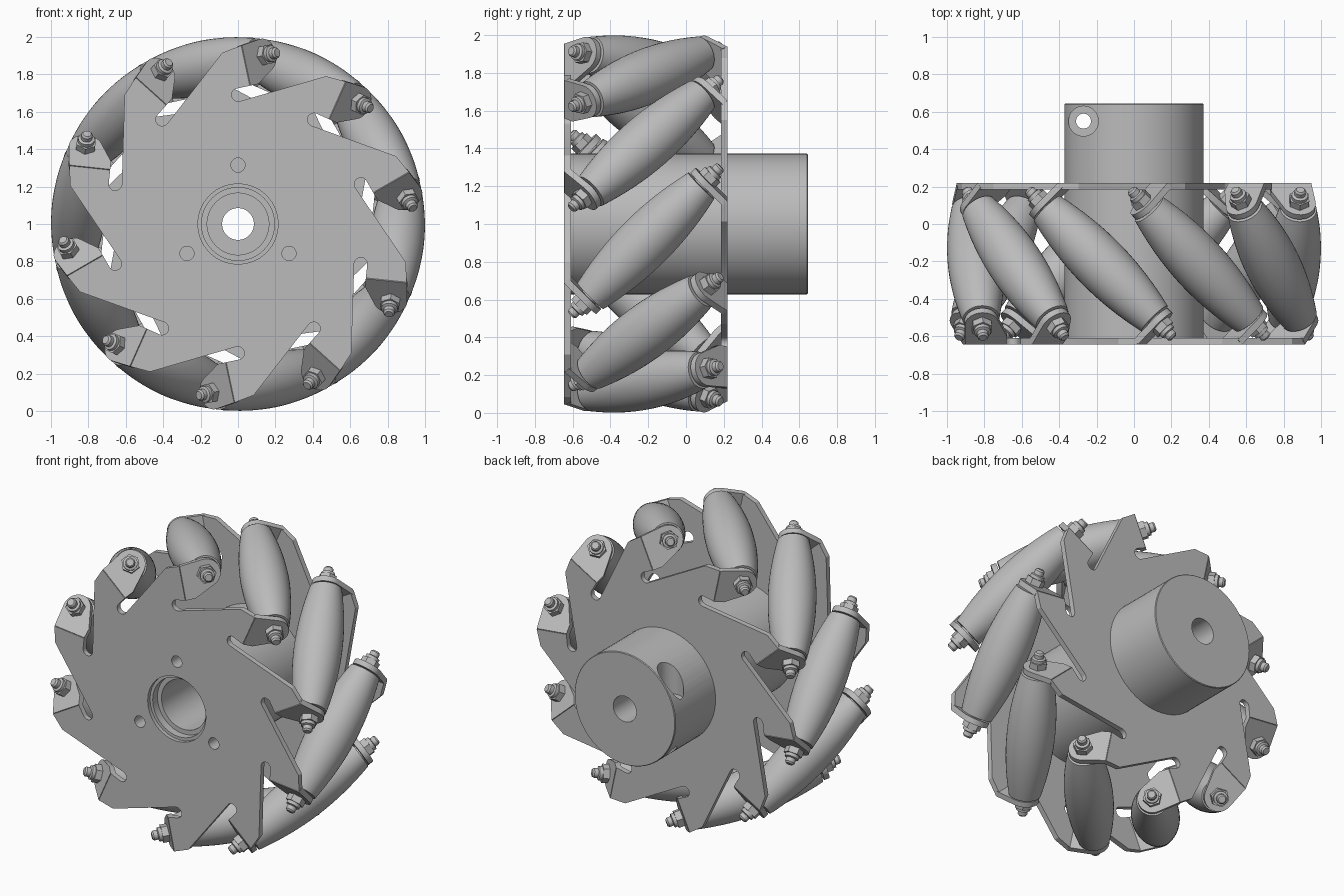
import bpy, bmesh
from math import sin, cos, pi, radians, sqrt
from mathutils import Matrix, Vector

if "Cube" in bpy.data.objects:
    bpy.data.objects.remove(bpy.data.objects["Cube"])

COUNT = 10            # rollers around the wheel
MID_Y = -0.2125       # middle plane between the two plates
AXIS_R = 0.853        # distance of roller centres from the wheel axis
STEP = 2 * pi / COUNT

grey = bpy.data.materials.new("machined_grey")
grey.use_nodes = True
grey.diffuse_color = (0.5, 0.5, 0.5, 1)
grey.node_tree.nodes["Principled BSDF"].inputs["Base Color"].default_value = (0.5, 0.5, 0.5, 1)


def finish(bm, name):
    bmesh.ops.remove_doubles(bm, verts=bm.verts, dist=1e-5)
    bmesh.ops.recalc_face_normals(bm, faces=bm.faces)
    for f in bm.faces:
        f.smooth = True
    me = bpy.data.meshes.new(name)
    bm.to_mesh(me)
    bm.free()
    me.set_sharp_from_angle(angle=radians(30))
    me.materials.append(grey)
    return me


def lathe(name, profile, segs):
    """Revolve a closed (radius, height) profile around local z."""
    bm = bmesh.new()
    vs = [bm.verts.new((r, 0, h)) for r, h in profile]
    es = [bm.edges.new((vs[i - 1], vs[i])) for i in range(len(vs))]
    bmesh.ops.spin(bm, geom=vs + es, cent=(0, 0, 0), axis=(0, 0, 1),
                   angle=2 * pi, steps=segs, use_duplicate=False)
    return finish(bm, name)


def prism(name, outline, low, high):
    """Extrude a flat outline along local z."""
    bm = bmesh.new()
    face = bm.faces.new([bm.verts.new((x, y, low)) for x, y in outline])
    new = bmesh.ops.extrude_face_region(bm, geom=[face])["geom"]
    verts = [g for g in new if isinstance(g, bmesh.types.BMVert)]
    bmesh.ops.translate(bm, verts=verts, vec=(0, 0, high - low))
    return finish(bm, name)


def place(name, mesh, matrix):
    ob = bpy.data.objects.new(name, mesh)
    ob.matrix_world = matrix
    bpy.context.scene.collection.objects.link(ob)
    return ob


def rod(radius, low, high):
    return lathe("cutter", [(0, low), (radius, low), (radius, high), (0, high)], 32)


def drill(ob, cuts):
    """Subtract (mesh, matrix) cutters, then remove them."""
    helpers = []
    for mesh, matrix in cuts:
        c = place("cutter", mesh, matrix)
        c.hide_render = True
        helpers.append(c)
        mod = ob.modifiers.new("hole", "BOOLEAN")
        mod.operation, mod.solver, mod.object = "DIFFERENCE", "EXACT", c
    bpy.context.view_layer.update()
    deps = bpy.context.evaluated_depsgraph_get()
    me = bpy.data.meshes.new_from_object(ob.evaluated_get(deps))
    ob.modifiers.clear()
    ob.data = me
    me.set_sharp_from_angle(angle=radians(30))
    for c in helpers:
        bpy.data.objects.remove(c)


def arc(cx, cy, r, a0, a1, n):
    return [(cx + r * cos(radians(a0 + (a1 - a0) * i / n)),
             cy + r * sin(radians(a0 + (a1 - a0) * i / n))) for i in range(n + 1)]


def sector(k):
    """Frame of roller k: x along the rim, z outwards."""
    return Matrix.Translation((0, 0, 1)) @ Matrix.Rotation(k * STEP - radians(12), 4, "Y")


# Half turn that maps the front plate onto the back plate
centre = Matrix.Translation((0, MID_Y, 0))
half_turn = centre @ Matrix.Rotation(pi, 4, "Z") @ centre.inverted()
# Roller frame: local z is the 45 degree roller axis, y points outwards
q = sqrt(0.5)
skew = Matrix(((q, 0, q, 0), (q, 0, -q, MID_Y), (0, 1, 0, AXIS_R), (0, 0, 0, 1)))
forward = Matrix.Rotation(pi / 2, 4, "X")   # local z becomes -y

# Toothed plates with a round-ended slot beside each tooth
tooth = [(0.108, 0.913), (0.215, 0.93), (0.215, 0.71)] + arc(0.144, 0.675, 0.035, 90, 270, 8)
outline = []
for k in range(COUNT):
    c, s = cos(k * STEP), sin(k * STEP)
    outline += [(x * c + y * s, y * c - x * s) for x, y in tooth]
plate_mesh = prism("plate", outline, 0.61, 0.645)
front_plate = place("front_plate", plate_mesh, sector(0) @ forward)
back_plate = place("back_plate", plate_mesh.copy(), sector(0) @ half_turn @ forward)

# Hub with collar, stepped bore
hub = place("hub", lathe("hub", [
    (0.372, 0.62), (0.372, -0.64), (0.368, -0.645), (0.085, -0.645), (0.085, -0.2),
    (0.165, -0.2), (0.165, 0.57), (0.195, 0.57), (0.195, 0.62)], 64),
    Matrix.Translation((0, 0, 1)) @ forward)

# Screw holes in the face, central openings and the collar cross hole
screws = []
for a in (90, 210, 330):
    spot = Matrix.Translation((0.315 * cos(radians(a)), 0, 1 + 0.315 * sin(radians(a))))
    screws.append((rod(0.038, 0.45, 0.7), spot @ forward))
axis = Matrix.Translation((0, 0, 1)) @ forward
drill(front_plate, screws + [(rod(0.215, 0.5, 0.7), axis)])
drill(back_plate, [(rod(0.2, -0.3, -0.1), axis)])
cross = Matrix.Translation((-0.27, 0.55, 1))
drill(hub, screws + [(rod(0.04, -0.6, 0.6), cross), (rod(0.08, 0.1, 0.6), cross)])

# Barrel roller that follows the wheel's outer circle
HALF = 0.415
barrel = [(0.03, -HALF)]
for i in range(17):
    h = HALF * (i / 8 - 1)
    barrel.append((1 - sqrt(AXIS_R ** 2 + h * h / 2), h))
barrel.append((0.03, HALF))
roller_mesh = lathe("roller", barrel, 40)

# Axle with a washer at each end, hexagonal nut, bent tab
end = [(0.03, 0.4), (0.05, 0.4), (0.05, 0.43), (0.03, 0.43), (0.03, 0.495),
       (0.044, 0.495), (0.044, 0.52), (0.03, 0.525), (0.03, 0.55), (0.022, 0.56), (0, 0.56)]
axle_mesh = lathe("axle", [(r, -h) for r, h in reversed(end)] + end, 20)
nut_mesh = lathe("nut", [(0, 0.455), (0.058, 0.455), (0.058, 0.5), (0, 0.5)], 6)
tab_outline = [(-0.15, 0.077), (-0.15, -0.143), (-0.09, -0.143)] + arc(0, 0, 0.09, -65, 95, 14)
tab_mesh = prism("tab", tab_outline, 0.425, 0.46)

for k in range(COUNT):
    base = sector(k)
    place(f"roller_{k + 1}", roller_mesh, base @ skew)
    place(f"axle_{k + 1}", axle_mesh, base @ skew)
    for side, turn in (("front", Matrix.Identity(4)), ("back", half_turn)):
        place(f"{side}_tab_{k + 1}", tab_mesh, base @ turn @ skew)
        place(f"{side}_nut_{k + 1}", nut_mesh, base @ turn @ skew)
